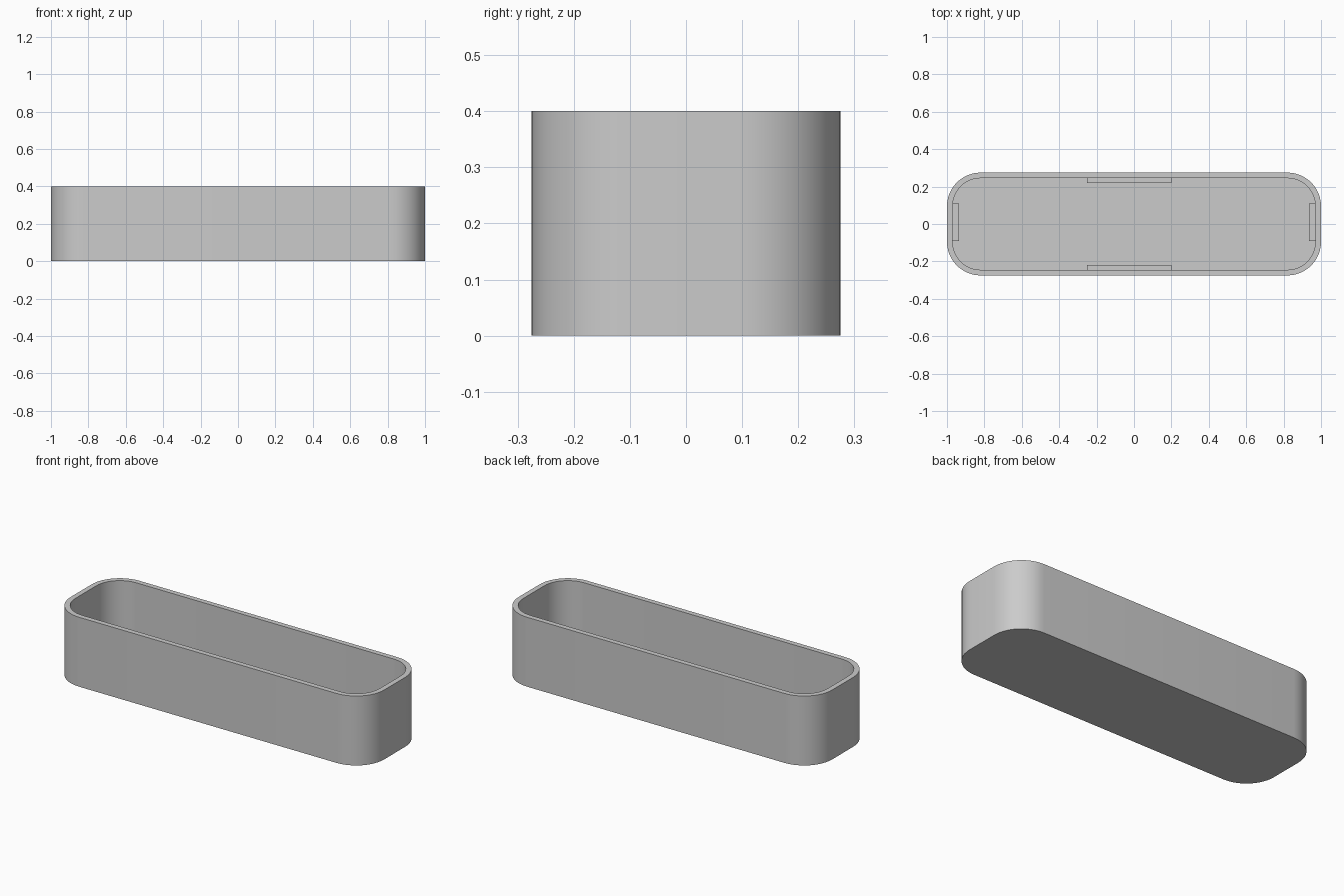
import bpy, bmesh, math

cube = bpy.data.objects.get("Cube")
if cube:
    bpy.data.objects.remove(cube, do_unlink=True)

HALF_X, HALF_Y, HEIGHT = 1.0, 0.275, 0.4
RADIUS, WALL, FLOOR = 0.18, 0.03, 0.03
CORNER_STEPS = 12
TAB_TOP = 0.11

grey = bpy.data.materials.new("plain_grey")
grey.use_nodes = True
grey.diffuse_color = (0.6, 0.6, 0.6, 1)
grey.node_tree.nodes["Principled BSDF"].inputs["Base Color"].default_value = (0.6, 0.6, 0.6, 1)


def add_object(name, bm):
    bmesh.ops.recalc_face_normals(bm, faces=bm.faces)
    mesh = bpy.data.meshes.new(name)
    bm.to_mesh(mesh)
    bm.free()
    mesh.materials.append(grey)
    obj = bpy.data.objects.new(name, mesh)
    bpy.context.collection.objects.link(obj)
    return obj


def rounded_ring(bm, inset, z):
    """Rounded rectangle of vertices, pulled in from the outer outline."""
    r = RADIUS - inset
    cx, cy = HALF_X - RADIUS, HALF_Y - RADIUS
    ring = []
    for corner, (sx, sy) in enumerate([(1, 1), (-1, 1), (-1, -1), (1, -1)]):
        for i in range(CORNER_STEPS + 1):
            a = (corner + i / CORNER_STEPS) * math.pi / 2
            ring.append(bm.verts.new((sx * cx + r * math.cos(a),
                                      sy * cy + r * math.sin(a), z)))
    return ring


# Open tray: outer wall, rim, inner wall and floor
bm = bmesh.new()
rings = [rounded_ring(bm, inset, z) for inset, z in
         [(0, 0), (0, HEIGHT), (WALL, HEIGHT), (WALL, FLOOR)]]
for low, high in zip(rings, rings[1:]):
    for i in range(len(low)):
        j = (i + 1) % len(low)
        bm.faces.new((low[i], low[j], high[j], high[i]))
bm.faces.new(rings[0])
bm.faces.new(rings[-1])
tray = add_object("tray", bm)
bpy.context.view_layer.objects.active = tray
tray.select_set(True)
bpy.ops.object.shade_smooth_by_angle(angle=math.radians(35))


# Low tabs standing on the floor against the inner walls
def add_tab(name, x0, x1, y0, y1):
    bm = bmesh.new()
    bmesh.ops.create_cube(bm, size=1)
    z0 = FLOOR - 0.01
    for v in bm.verts:
        v.co.x = x1 if v.co.x > 0 else x0
        v.co.y = y1 if v.co.y > 0 else y0
        v.co.z = TAB_TOP if v.co.z > 0 else z0
    add_object(name, bm)


SINK = 0.01
side_in, side_out = 0.22, HALF_Y - WALL + SINK
end_in, end_out = 0.935, HALF_X - WALL + SINK
add_tab("back_tab", -0.25, 0.2, side_in, side_out)
add_tab("front_tab", -0.25, 0.2, -side_out, -side_in)
add_tab("left_tab", end_in, end_out, -0.09, 0.11)
add_tab("right_tab", -end_out, -end_in, -0.09, 0.11)
